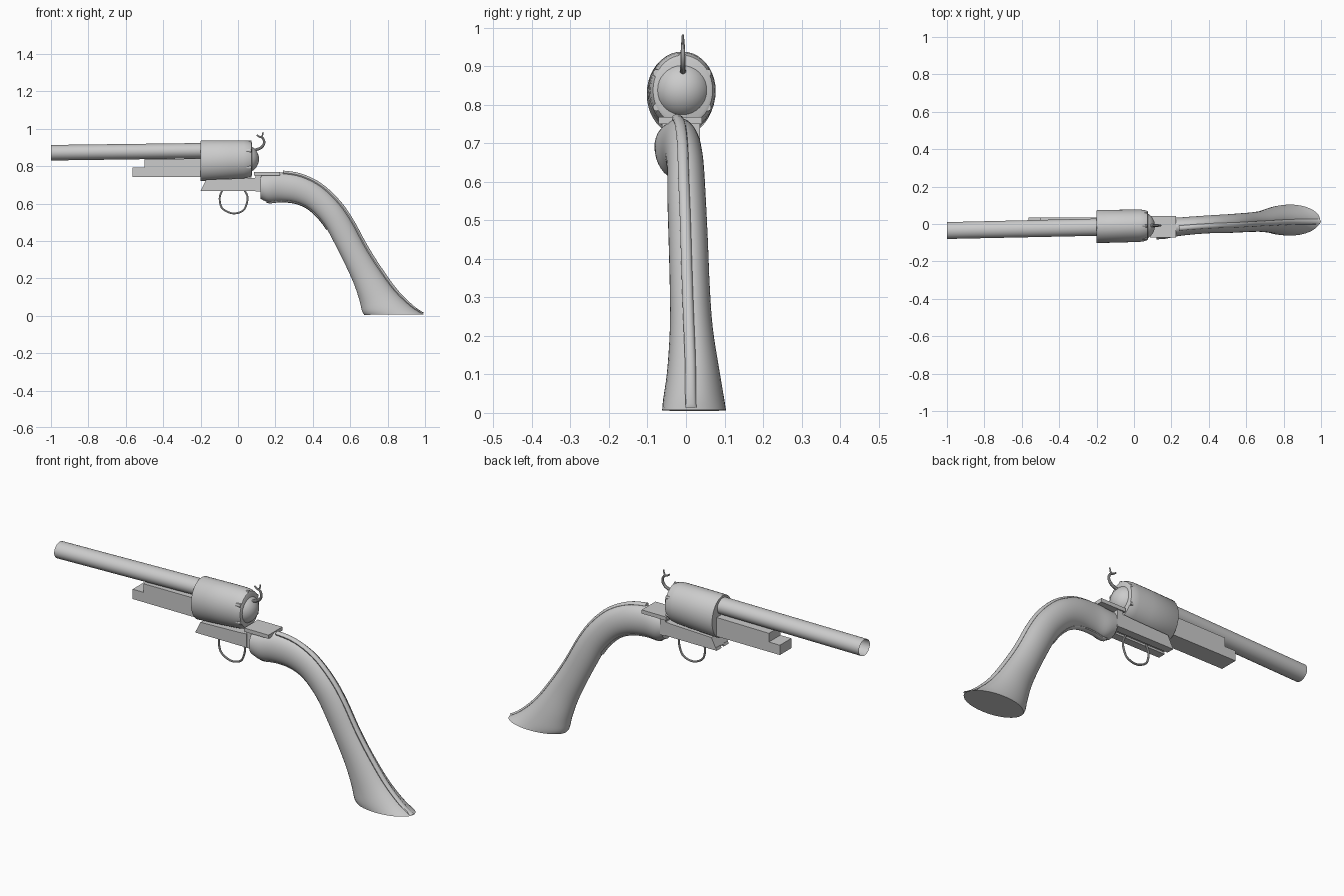
import bpy, bmesh, math
from mathutils import Vector

if "Cube" in bpy.data.objects:
    bpy.data.objects.remove(bpy.data.objects["Cube"])


def finish(name, bm, smooth=True):
    bmesh.ops.recalc_face_normals(bm, faces=bm.faces)
    me = bpy.data.meshes.new(name)
    bm.to_mesh(me)
    bm.free()
    ob = bpy.data.objects.new(name, me)
    bpy.context.collection.objects.link(ob)
    if smooth:
        bpy.ops.object.select_all(action='DESELECT')
        bpy.context.view_layer.objects.active = ob
        ob.select_set(True)
        bpy.ops.object.shade_smooth_by_angle(angle=math.radians(35))
    return ob


def spline(pts, steps):
    """Smooth a list of equal-length tuples (Catmull-Rom)."""
    out = []
    for i in range(len(pts) - 1):
        p0, p1 = pts[max(i - 1, 0)], pts[i]
        p2, p3 = pts[i + 1], pts[min(i + 2, len(pts) - 1)]
        for k in range(steps):
            t = k / steps
            out.append(tuple(0.5 * (2 * b + (c - a) * t + (2 * a - 5 * b + 4 * c - d) * t * t
                                    + (3 * b - a - 3 * c + d) * t ** 3)
                             for a, b, c, d in zip(p0, p1, p2, p3)))
    return out + [tuple(pts[-1])]


def loft(name, stations, seg=32, caps=True):
    """Stations: x and z of lower edge, x and z of upper edge, centre y, half width."""
    bm = bmesh.new()
    rings = []
    for x0, z0, x1, z1, cy, w in stations:
        c = Vector(((x0 + x1) / 2, cy, (z0 + z1) / 2))
        v = Vector(((x1 - x0) / 2, 0, (z1 - z0) / 2))
        rings.append([bm.verts.new(c + v * math.cos(a) + Vector((0, w * math.sin(a), 0)))
                      for a in (2 * math.pi * i / seg for i in range(seg))])
    for a, b in zip(rings, rings[1:]):
        for i in range(seg):
            j = (i + 1) % seg
            bm.faces.new((a[i], a[j], b[j], b[i]))
    if caps:
        bm.faces.new(rings[0])
        bm.faces.new(rings[-1])
    return finish(name, bm)


def slab(name, outline, y0, y1):
    """Extrude an x-z outline between two depths."""
    bm = bmesh.new()
    f = bm.faces.new([bm.verts.new((x, y0, z)) for x, z in outline])
    ext = bmesh.ops.extrude_face_region(bm, geom=[f])
    for v in ext['geom']:
        if isinstance(v, bmesh.types.BMVert):
            v.co.y = y1
    return finish(name, bm, False)


def box(name, x0, x1, y0, y1, z0, z1):
    return slab(name, [(x0, z0), (x1, z0), (x1, z1), (x0, z1)], y0, y1)


def rod(name, pts, y, r):
    """Thin round rod along an x-z path, r may taper."""
    pts = spline(pts, 5)
    st = []
    for i, (x, z) in enumerate(pts):
        a, b = pts[max(i - 1, 0)], pts[min(i + 1, len(pts) - 1)]
        t = Vector((b[0] - a[0], b[1] - a[1])).normalized()
        rr = r[0] + (r[1] - r[0]) * i / (len(pts) - 1)
        st.append((x + t.y * rr, z - t.x * rr, x - t.y * rr, z + t.x * rr, y, rr))
    return loft(name, st, 10)


# Barrel, an open tube
loft("barrel", [(-1, .83, -1, .913, -.035, .045), (-.15, .842, -.15, .924, -.016, .046)], 32, False)

# Stepped block under the barrel
slab("under_barrel_block", [(-.563, .742), (-.19, .742), (-.19, .84), (-.5, .838), (-.5, .793), (-.563, .793)],
     -.06, .034)

# Cylinder with rounded rear edge
body = [(-.2, .98), (-.197, 1), (-.05, 1), (.03, .99), (.055, .96), (.072, .89), (.076, .8)]
st = []
for x, k in body:
    t = (x + .2) / .28
    cz, rz, ry = .828 + .01 * t, (.108 - .006 * t) * k, (.088 - .001 * t) * k
    st.append((x, cz - rz, x, cz + rz, -.014 + .006 * t, ry))
loft("cylinder", st, 40)

# Rounded breech at the rear
bm = bmesh.new()
bmesh.ops.create_uvsphere(bm, u_segments=32, v_segments=20, radius=.075)
bmesh.ops.translate(bm, verts=bm.verts, vec=(.037, -.01, .838))
finish("breech", bm)

# Small nipples around the cylinder rear
for i in range(6):
    a = math.radians(30 + 60 * i)
    y, z = -.01 + .077 * math.cos(a), .838 + .089 * math.sin(a)
    loft(f"nipple_{i}", [(.045, z - .01, .045, z + .01, y, .009), (.072, z - .01, .072, z + .01, y, .009)], 10)

# Hammer with forked spur
rod("hammer", [(.09, .885), (.125, .9), (.14, .925), (.132, .95), (.115, .957), (.1, .967)], -.008, (.008, .004))
rod("hammer_spur", [(.12, .953), (.13, .963), (.134, .982)], -.008, (.005, .003))

# Lower frame with two rails, rear block and tang plate
slab("lower_frame", [(-.195, .677), (.095, .677), (.095, .738), (.05, .735), (-.17, .728)], -.065, .034)
for n, (a, b) in enumerate([(-.065, -.025), (-.006, .034)]):
    slab(f"frame_rail_{n}", [(-.2, .667), (.095, .667), (.095, .68), (-.195, .68)], a, b)
box("frame_rear_block", .093, .125, -.062, .036, .665, .762)
box("tang_plate", .085, .225, -.071, .042, .75, .769)

# Trigger guard loop
rod("trigger_guard", [(-.085, .67), (-.098, .63), (-.088, .58), (-.05, .553), (-.01, .548),
                      (.03, .565), (.048, .605), (.05, .64), (.035, .67)], -.016, (.005, .005))

# Curved grip flaring to a flat butt
grip = [(.12, .625, .12, .758, -.024, .058), (.165, .607, .17, .762, -.021, .058),
        (.23, .612, .24, .765, -.015, .05), (.31, .603, .34, .748, -.007, .048),
        (.385, .567, .445, .695, -.001, .048), (.46, .487, .54, .605, .002, .05),
        (.52, .38, .61, .505, .006, .051), (.575, .27, .68, .375, .01, .052),
        (.62, .17, .75, .262, .014, .056), (.65, .08, .84, .137, .019, .068),
        (.663, .025, .93, .05, .02, .079), (.675, .005, .995, .008, .021, .083)]
grip = spline(grip, 4)
loft("grip", grip, 36)

# Straps running down the back and the front of the grip
back, front = [], []
for x0, z0, x1, z1, cy, w in grip:
    d = Vector((x1 - x0, z1 - z0)).normalized() * .012
    if x1 > .22:
        x = min(x1, .987)
        back.append((x - d.x, max(z1, .014) - d.y * .9, x + d.x, max(z1, .014) + d.y * .9,
                     cy * 1.0 - .008, .014))
    if .15 < x0 < .48:
        front.append((x0 - d.x * .5, z0 - d.y * .5, x0 + d.x, z0 + d.y, cy, .016))
loft("back_strap", back, 12)
loft("front_strap", front, 12)
